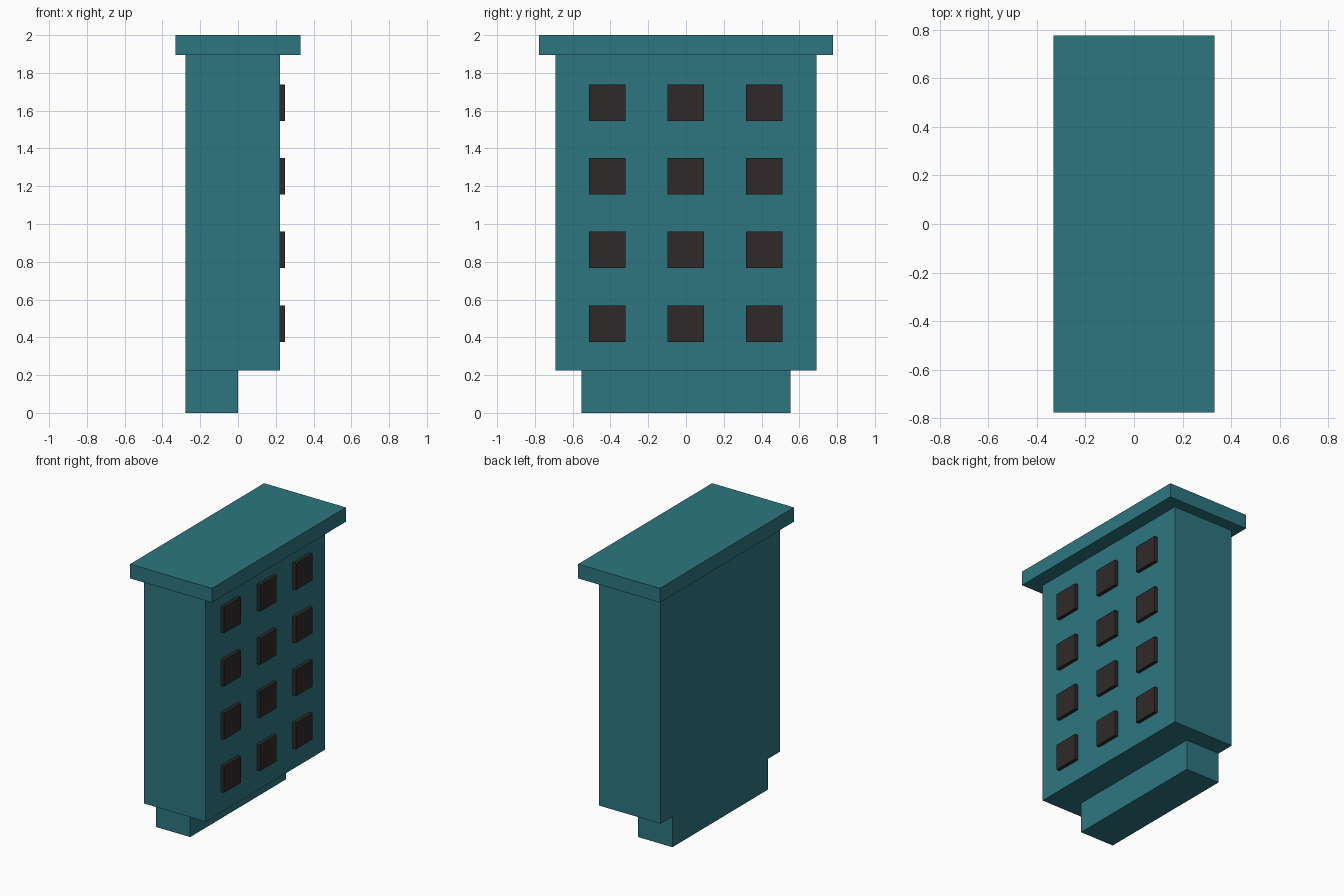
import bpy

if "Cube" in bpy.data.objects:
    bpy.data.objects.remove(bpy.data.objects["Cube"])


def material(name, color):
    mat = bpy.data.materials.new(name)
    mat.diffuse_color = color
    mat.use_nodes = True
    mat.node_tree.nodes["Principled BSDF"].inputs["Base Color"].default_value = mat.diffuse_color
    return mat


def box(name, x, y, z, mat):
    """Axis-aligned box from (min, max) ranges."""
    ranges = (x, y, z)
    bpy.ops.mesh.primitive_cube_add(size=1)
    obj = bpy.context.object
    obj.name = name
    obj.location = [(a + b) / 2 for a, b in ranges]
    obj.scale = [b - a for a, b in ranges]
    bpy.ops.object.transform_apply(location=False, rotation=False, scale=True)
    obj.data.materials.append(mat)
    return obj


teal = material("teal", (0.027, 0.18, 0.22, 1))
dark = material("dark_glass", (0.028, 0.023, 0.022, 1))

# Building: set-back base, main block and overhanging roof slab
box("base", (-0.278, 0.0), (-0.554, 0.554), (0, 0.225), teal)
box("main_block", (-0.278, 0.222), (-0.692, 0.692), (0.225, 1.895), teal)
box("roof_slab", (-0.332, 0.332), (-0.777, 0.777), (1.895, 2.0), teal)

# Windows: 3 x 4 grid of raised panes on the +x wall
half = 0.0965
for row in range(4):
    for col in range(3):
        y = (col - 1) * 0.416 - 0.002
        z = 0.473 + row * 0.39
        box(f"window_{row + 1}_{col + 1}", (0.222, 0.248),
            (y - half, y + half), (z - half, z + half), dark)
